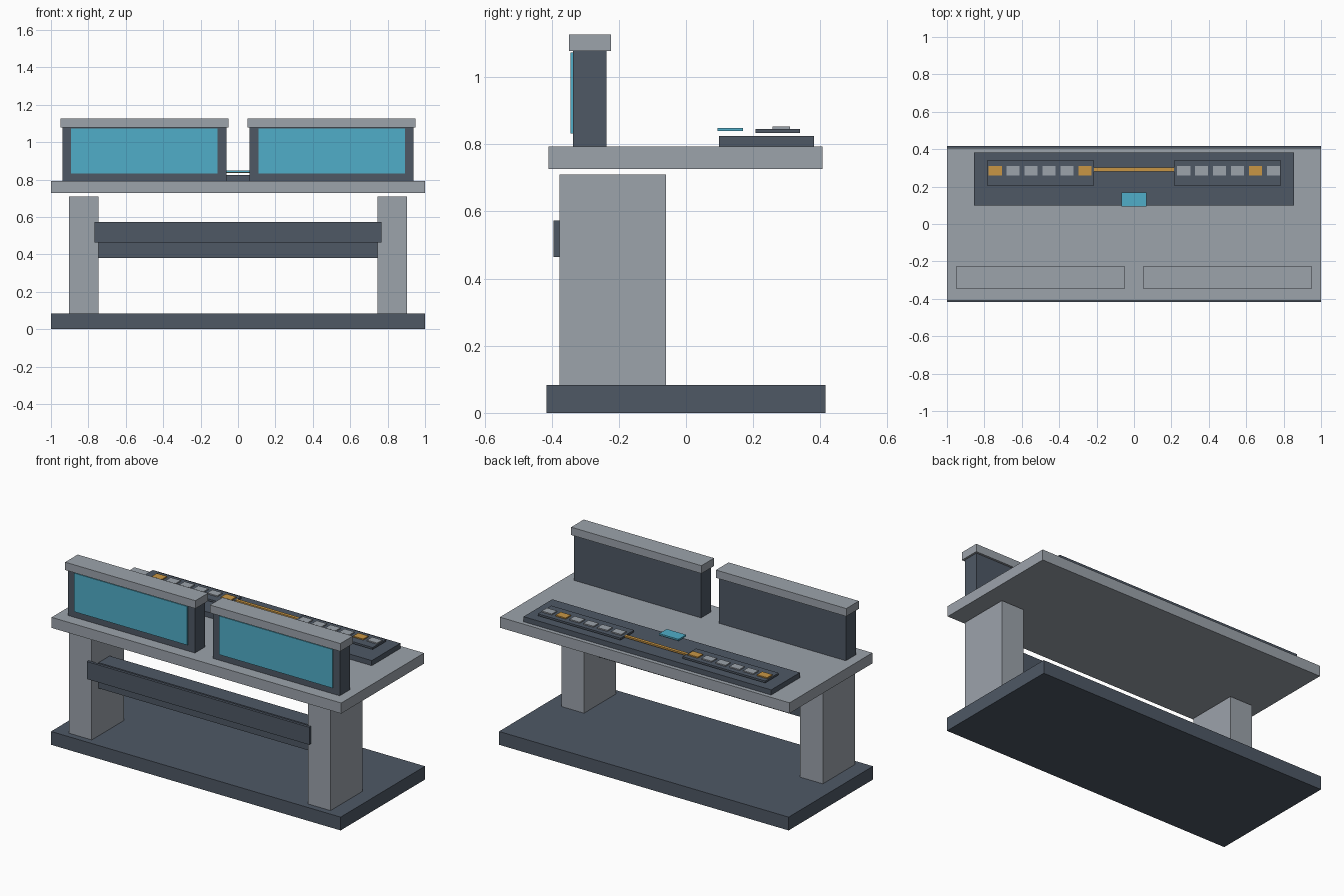
import bpy

if "Cube" in bpy.data.objects:
    bpy.data.objects.remove(bpy.data.objects["Cube"])


def srgb(h):
    out = []
    for i in (0, 2, 4):
        c = int(h[i:i + 2], 16) / 255
        out.append(c / 12.92 if c <= 0.04045 else ((c + 0.055) / 1.055) ** 2.4)
    return (*out, 1.0)


def material(name, h):
    m = bpy.data.materials.new(name)
    m.diffuse_color = srgb(h)
    m.use_nodes = True
    m.node_tree.nodes["Principled BSDF"].inputs["Base Color"].default_value = m.diffuse_color
    return m


GREY = material("light grey", "9CA3AB")
DARK = material("dark slate", "4E5865")
CYAN = material("screen cyan", "50AEC8")
AMBER = material("amber", "C99645")


def box(name, x, y, z, mat):
    """Box from (min, max) pairs on each axis."""
    bpy.ops.mesh.primitive_cube_add(size=1)
    o = bpy.context.object
    o.name = name
    spans = (x, y, z)
    for v in o.data.vertices:
        for i, (a, b) in enumerate(spans):
            v.co[i] = a if v.co[i] < 0 else b
    o.data.materials.append(mat)
    return o


def pair(name, x, y, z, mat):
    """Same box on the right and mirrored on the left."""
    box("right_" + name, x, y, z, mat)
    box("left_" + name, (-x[1], -x[0]), y, z, mat)


# Base, legs and table top
box("base", (-1, 1), (-0.416, 0.416), (0, 0.083), DARK)
pair("leg", (0.746, 0.903), (-0.377, -0.06), (0.083, 0.71), GREY)
box("table_top", (-1, 1), (-0.41, 0.407), (0.727, 0.793), GREY)

# Front panel and cross beam between the legs
box("front_panel", (-0.768, 0.768), (-0.394, -0.377), (0.464, 0.573), DARK)
box("cross_beam", (-0.748, 0.748), (-0.31, -0.2), (0.38, 0.54), DARK)

# Two monitors with caps and screens
pair("monitor", (0.062, 0.938), (-0.336, -0.237), (0.793, 1.078), DARK)
pair("monitor_cap", (0.05, 0.95), (-0.348, -0.224), (1.078, 1.127), GREY)
pair("screen", (0.11, 0.892), (-0.344, -0.336), (0.832, 1.073), CYAN)

# Control console, floating key panels, link bar and touch pad
box("console", (-0.855, 0.855), (0.098, 0.381), (0.793, 0.825), DARK)
pair("key_panel", (0.214, 0.785), (0.207, 0.34), (0.834, 0.846), DARK)
box("link_bar", (-0.215, 0.215), (0.281, 0.301), (0.836, 0.846), AMBER)
box("touch_pad", (-0.067, 0.067), (0.094, 0.169), (0.839, 0.849), CYAN)

# Rows of keys, a few in amber
for side, start, amber in (("left", -0.742, (0, 5)), ("right", 0.266, (4,))):
    for i in range(6):
        cx = start + i * 0.0958
        box(f"{side}_key_{i + 1}", (cx - 0.035, cx + 0.035), (0.258, 0.309),
            (0.846, 0.853), AMBER if i in amber else GREY)
